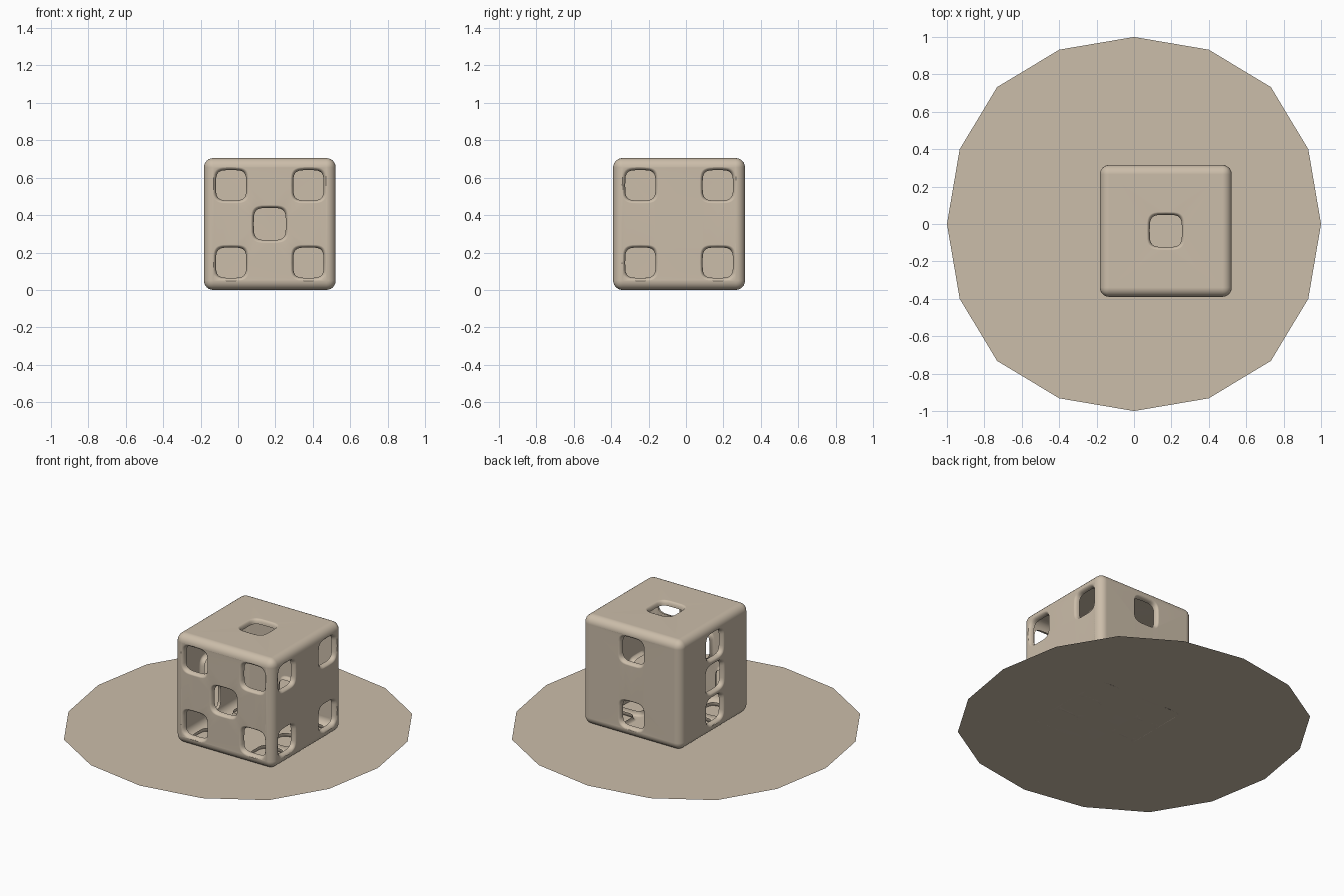
import bpy, bmesh, math
from mathutils import Vector

if "Cube" in bpy.data.objects:
    bpy.data.objects.remove(bpy.data.objects["Cube"])

mat = bpy.data.materials.new("warm beige")
mat.diffuse_color = (0.60, 0.51, 0.40, 1)
mat.use_nodes = True
mat.node_tree.nodes["Principled BSDF"].inputs["Base Color"].default_value = mat.diffuse_color


def make_object(name, bm):
    me = bpy.data.meshes.new(name)
    bm.to_mesh(me)
    bm.free()
    me.materials.append(mat)
    ob = bpy.data.objects.new(name, me)
    bpy.context.collection.objects.link(ob)
    return ob


# Thin sixteen-sided base sheet
bm = bmesh.new()
radii = [1.0, 1.014, 1.035, 1.014]
angles = [0, 23.2, 45, 66.8]
ring = []
for q in range(4):
    for r, a in zip(radii, angles):
        t = math.radians(a + 90 * q)
        ring.append(bm.verts.new((r * math.cos(t), r * math.sin(t), 0)))
bm.faces.new(ring)
make_object("base_sheet", bm)

# Hollow rounded cube with openings on every side
SIZE = 0.705
HALF = SIZE / 2
CENTRE = Vector((0.17, -0.037, HALF))
D = 0.207
corners = [(x, y) for x in (-D, D) for y in (-D, D)]
X, Y, Z = Vector((1, 0, 0)), Vector((0, 1, 0)), Vector((0, 0, 1))
sides = [  # outward normal, across, up, openings
    (-Y, X, Z, corners + [(0, 0)]),
    (Y, X, Z, [(0, D), (0, -D)]),
    (X, Y, Z, corners),
    (-X, Y, Z, [(0, D), (0, 0), (0, -D)]),
    (Z, X, Y, [(0, 0)]),
    (-Z, X, Y, corners + [(-D, 0), (D, 0)]),
]
bm = bmesh.new()
bmesh.ops.create_cube(bm, size=SIZE)
bmesh.ops.bevel(bm, geom=bm.edges[:], offset=0.05, offset_type='OFFSET',
                segments=6, profile=0.5, affect='EDGES')


def opening_ring(n, across, up, c, half, depth, count=32):
    # rounded square loop
    out = []
    for i in range(count):
        t = 2 * math.pi * i / count
        cx, sy = math.cos(t), math.sin(t)
        u = math.copysign(abs(cx) ** 0.5, cx) * half
        v = math.copysign(abs(sy) ** 0.5, sy) * half
        out.append(bm.verts.new(n * (HALF - depth) + across * (c[0] + u) + up * (c[1] + v)))
    return out


for n, across, up, holes in sides:
    panel = max((f for f in bm.faces if f.normal.dot(n) > 0.99), key=lambda f: f.calc_area())
    border = list(panel.edges)
    bmesh.ops.delete(bm, geom=[panel], context='FACES_ONLY')
    for c in holes:
        inner = 0.081 if c != (0, 0) else 0.086
        # softly rounded lip turning inwards
        rings = []
        for k in range(5):
            a = math.pi / 2 * k / 4
            rings.append(opening_ring(n, across, up, c, inner + 0.016 * (1 - math.sin(a)),
                                      0.03 * (1 - math.cos(a))))
        m = len(rings[0])
        for r0, r1 in zip(rings, rings[1:]):
            for i in range(m):
                j = (i + 1) % m
                bm.faces.new((r0[i], r0[j], r1[j], r1[i]))
        border += [bm.edges.get((rings[0][i], rings[0][(i + 1) % m])) for i in range(m)]
    bmesh.ops.triangle_fill(bm, edges=border, use_beauty=True, normal=n)
    bm.normal_update()

bmesh.ops.recalc_face_normals(bm, faces=bm.faces[:])
# keep the outside facing outwards
bm.normal_update()
if sum(f.normal.dot(f.calc_center_median()) * f.calc_area() for f in bm.faces) < 0:
    bmesh.ops.reverse_faces(bm, faces=bm.faces[:])
for f in bm.faces:
    f.smooth = True
bmesh.ops.translate(bm, verts=bm.verts[:], vec=CENTRE)
cube = make_object("hollow_dice_cube", bm)
wn = cube.modifiers.new("even_shading", 'WEIGHTED_NORMAL')
wn.weight = 100
wn.keep_sharp = True
